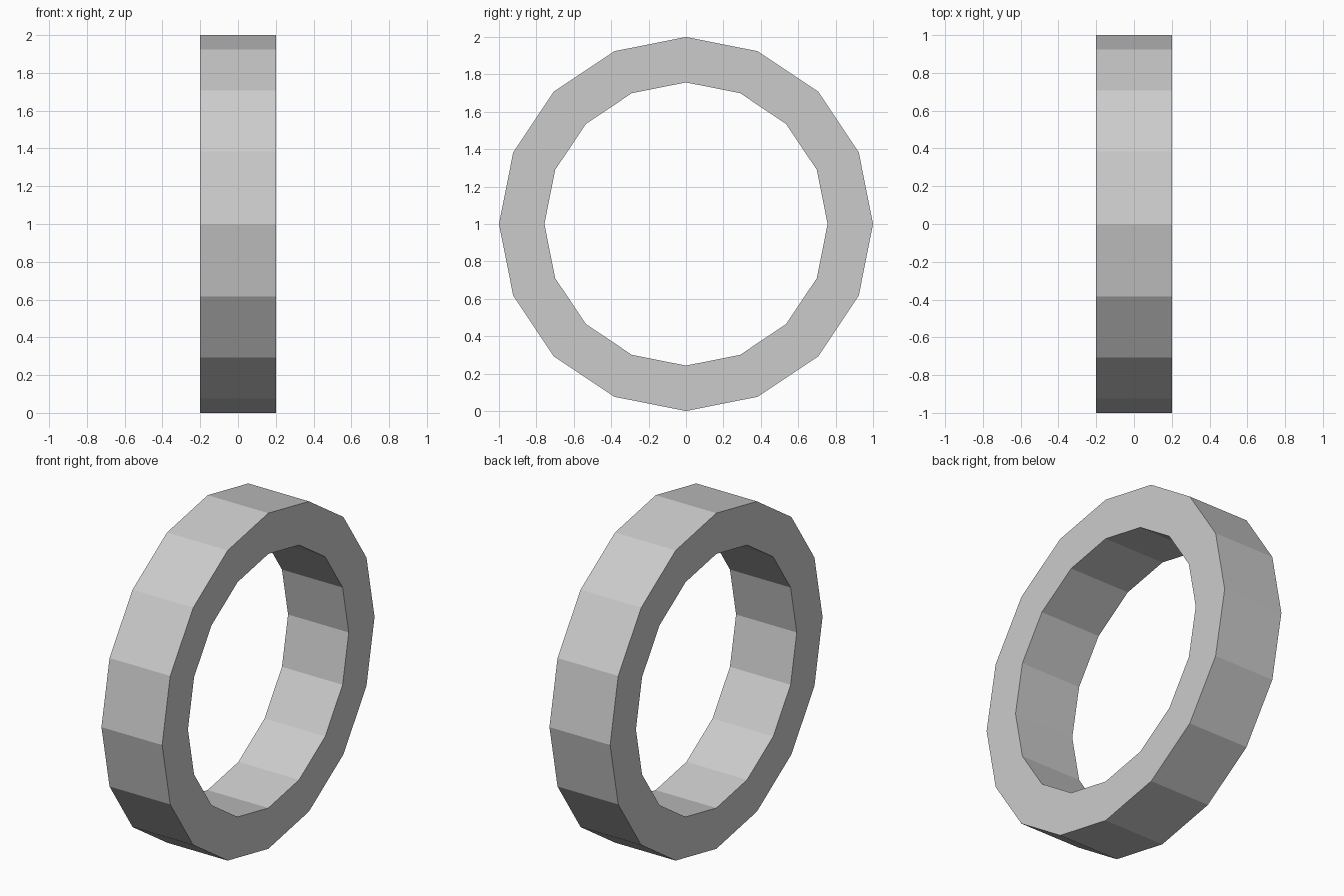
import bpy
import bmesh
import math

if "Cube" in bpy.data.objects:
    bpy.data.objects.remove(bpy.data.objects["Cube"])

SIDES = 16
OUTER, INNER = 1.0, 0.757
HALF_WIDTH = 0.2


def ring_loop(bm, radius, x):
    """One 16-sided loop of vertices around the x axis."""
    angles = [2 * math.pi * i / SIDES for i in range(SIDES)]
    return [bm.verts.new((x, radius * math.cos(a), 1 + radius * math.sin(a))) for a in angles]


# Flat-sided ring: a rectangular section swept around the x axis
bm = bmesh.new()
section = [(OUTER, -HALF_WIDTH), (OUTER, HALF_WIDTH), (INNER, HALF_WIDTH), (INNER, -HALF_WIDTH)]
loops = [ring_loop(bm, r, x) for r, x in section]
for k in range(4):
    a, b = loops[k], loops[(k + 1) % 4]
    for i in range(SIDES):
        j = (i + 1) % SIDES
        bm.faces.new((a[i], a[j], b[j], b[i]))
bmesh.ops.recalc_face_normals(bm, faces=bm.faces)

mesh = bpy.data.meshes.new("ring")
bm.to_mesh(mesh)
bm.free()
ring = bpy.data.objects.new("ring", mesh)
bpy.context.collection.objects.link(ring)
